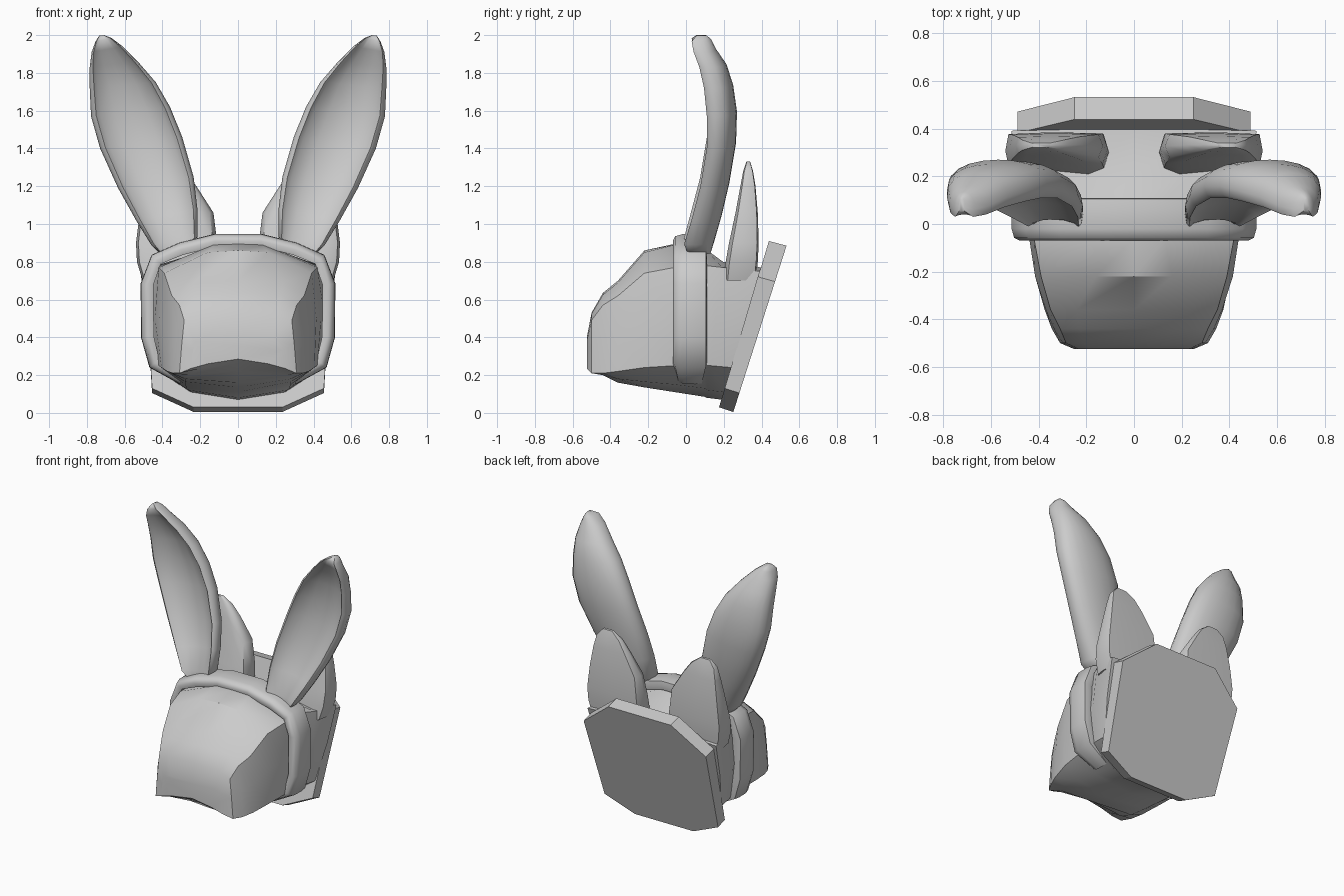
import bpy, bmesh, math
from mathutils import Vector


def loft(name, rings, angle=35):
    """Skin a list of closed rings, cap both ends, shade smooth by angle."""
    bm = bmesh.new()
    vr = [[bm.verts.new(p) for p in r] for r in rings]
    n = len(rings[0])
    for a, b in zip(vr, vr[1:]):
        for i in range(n):
            j = (i + 1) % n
            bm.faces.new((a[i], a[j], b[j], b[i]))
    bm.faces.new(vr[0])
    bm.faces.new(vr[-1])
    bmesh.ops.recalc_face_normals(bm, faces=bm.faces)
    me = bpy.data.meshes.new(name)
    bm.to_mesh(me)
    bm.free()
    ob = bpy.data.objects.new(name, me)
    bpy.context.collection.objects.link(ob)
    if angle:
        bpy.context.view_layer.objects.active = ob
        ob.select_set(True)
        bpy.ops.object.shade_smooth_by_angle(angle=math.radians(angle))
        ob.select_set(False)
    return ob


def mirrored(half):
    """Half outline from top centre to bottom centre -> full ring."""
    return half + [(-x, z) for x, z in half[-2:0:-1]]


# Wall plaque: tilted octagon
oct_half = [(0.25, 0.91), (0.49, 0.72), (0.455, 0.13), (0.235, 0.03)]
outline = oct_half + [(-x, z) for x, z in reversed(oct_half)]
front = [Vector((x, 0.175 + 0.3 * (z - 0.03), z)) for x, z in outline]
back = [p + Vector((0, 0.075 + 0.02 * p.z, -0.025)) for p in front]
loft("plaque", [front, back], 0)

# Head: (y at z=0, backward slant, half section)
head = [
    (-0.525, 0, [(0, .40), (.18, .40), (.23, .38), (.24, .33), (.25, .235), (.16, .26), (0, .285)]),
    (-0.50, 0, [(0, .53), (.21, .525), (.285, .49), (.298, .36), (.31, .21), (.20, .235), (0, .265)]),
    (-0.44, 0, [(0, .635), (.23, .625), (.31, .57), (.335, .40), (.345, .21), (.26, .20), (0, .22)]),
    (-0.36, 0, [(0, .70), (.24, .69), (.35, .62), (.37, .42), (.375, .22), (.28, .18), (0, .16)]),
    (-0.22, 0, [(0, .86), (.16, .85), (.39, .74), (.415, .50), (.405, .24), (.28, .165), (0, .135)]),
    (-0.06, 0, [(0, .895), (.13, .89), (.42, .77), (.44, .50), (.42, .25), (.28, .15), (0, .11)]),
    (0.10, 0, [(0, .87), (.14, .87), (.43, .78), (.46, .50), (.43, .25), (.27, .13), (0, .085)]),
    (0.10, .12, [(0, .80), (.20, .80), (.48, .77), (.485, .50), (.44, .25), (.26, .12), (0, .08)]),
    (0.17, .295, [(0, .77), (.25, .77), (.515, .75), (.495, .50), (.45, .24), (.25, .11), (0, .07)]),
]
loft("head", [[(x, y + s * z, z) for x, z in mirrored(h)] for y, s, h in head], 35)

# Headband: rounded strap swept over the head, open underneath
half = [(.29, .185), (.44, .265), (.475, .40), (.478, .68), (.43, .81), (.30, .865), (.12, .91)]
path = [Vector((x, 0, z)) for x, z in half + [(-x, z) for x, z in reversed(half)]]
profile = [(-.06, -.03), (-.07, .0), (-.058, .025), (-.02, .036),
           (.06, .038), (.105, .032), (.11, .0), (.105, -.03)]
rings = []
for i, p in enumerate(path):
    t = (path[min(i + 1, len(path) - 1)] - path[max(i - 1, 0)]).normalized()
    out = Vector((t.z, 0, -t.x))
    k = 0.75 if i in (0, len(path) - 1) else 1
    rings.append([p + out * d + Vector((0, 0.02 + (y - 0.02) * k, 0)) for y, d in profile])
loft("headband", rings, 50)

# Tall costume ears: cupped sections (inner x,z, outer x,z, front y, back y, cup depth)
tall = [
    (.28, .85, .41, .84, .01, .13, .01),
    (.215, .93, .46, .89, -.01, .15, .03),
    (.215, 1.08, .54, 1.02, .03, .19, .06),
    (.235, 1.25, .635, 1.19, .075, .23, .065),
    (.295, 1.46, .73, 1.40, .11, .265, .07),
    (.36, 1.62, .778, 1.57, .11, .27, .065),
    (.435, 1.75, .785, 1.72, .095, .25, .06),
    (.53, 1.86, .785, 1.83, .07, .215, .045),
    (.61, 1.94, .775, 1.91, .04, .16, .025),
    (.67, 1.985, .755, 1.965, .03, .135, .01),
    (.71, 2.0, .735, 1.997, .055, .11, .0),
]


def ear_ring(sec, s):
    xi, zi, xo, zo, yf, yb, cup = sec
    d = yb - yf
    pts = []
    for k in range(11):                      # rounded back
        a = math.pi * k / 10
        pts.append((-math.cos(a), yf + d * (0.30 + 0.70 * math.sin(a) ** 0.8)))
    pts.append((0.95, yf + 0.08 * d))        # outer lip
    for u in (0.87, 0.76, 0.4, 0, -0.4, -0.76, -0.87):   # cupped front
        dip = {0.87: 0.0, 0.76: 0.4, 0.4: 0.85, 0: 1}[abs(u)]
        pts.append((u, yf + cup * dip))
    pts.append((-0.95, yf + 0.08 * d))       # inner lip
    return [(s * (xi + (xo - xi) * (u + 1) / 2), y, zi + (zo - zi) * (u + 1) / 2)
            for u, y in pts]


# Real ears behind: (z, inner x, outer x, front y, back y)
short = [
    (.70, .12, .505, .20, .37), (.80, .105, .535, .21, .38),
    (.90, .11, .54, .228, .385), (1.06, .13, .52, .262, .38), (1.20, .22, .495, .288, .368),
    (1.28, .28, .475, .303, .355), (1.33, .35, .43, .32, .34),
]


def short_ring(sec, s):
    z, x0, x1, y0, y1 = sec
    shape = [(0, .55), (.05, .15), (.2, 0), (.5, .08), (.85, 0), (.97, .12), (1, .5), (.97, .95), (.55, 1), (.05, .97)]
    return [(s * (x0 + (x1 - x0) * u), y0 + (y1 - y0) * v, z) for u, v in shape]


for s, side in ((1, "right"), (-1, "left")):
    loft("costume_ear_" + side, [ear_ring(e, s) for e in tall], 60)
    loft("head_ear_" + side, [short_ring(e, s) for e in short], 50)
